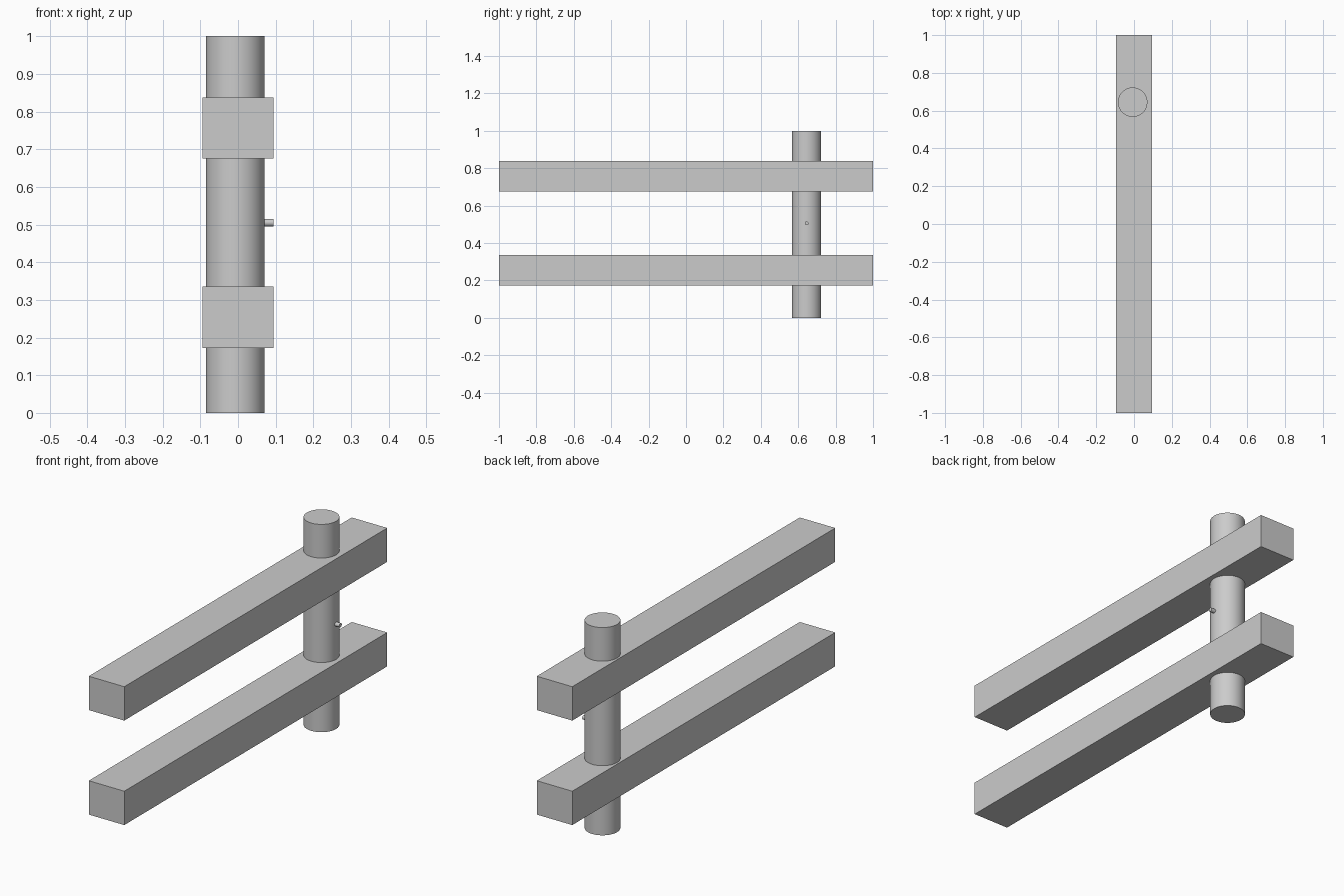
import bpy
from math import radians, pi

cube = bpy.data.objects.get("Cube")
if cube:
    bpy.data.objects.remove(cube, do_unlink=True)

# Single plain grey
GREY = (0.6, 0.6, 0.6, 1)
grey = bpy.data.materials.new("plain_grey")
grey.use_nodes = True
grey.diffuse_color = GREY
grey.node_tree.nodes["Principled BSDF"].inputs["Base Color"].default_value = GREY

POST_X, POST_Y, POST_RADIUS = -0.007, 0.645, 0.078


def finish(name):
    obj = bpy.context.object
    obj.name = name
    obj.data.materials.append(grey)
    return obj


def beam(name, z_low, z_high):
    bpy.ops.mesh.primitive_cube_add(size=1, location=(0, 0, (z_low + z_high) / 2))
    bpy.context.object.scale = (0.189, 2, z_high - z_low)
    bpy.ops.object.transform_apply(location=False, rotation=False, scale=True)
    return finish(name)


def rod(name, radius, length, location, sides, tilt=0):
    bpy.ops.mesh.primitive_cylinder_add(vertices=sides, radius=radius, depth=length,
                                        location=location, rotation=(0, tilt, 0))
    bpy.ops.object.shade_smooth_by_angle(angle=radians(40))
    return finish(name)


# Two parallel beams
beam("lower_beam", 0.172, 0.335)
beam("upper_beam", 0.675, 0.838)

# Upright post through both beams
rod("post", POST_RADIUS, 1, (POST_X, POST_Y, 0.5), 64)

# Small peg on the side of the post, rooted inside it
rod("peg", 0.01, 0.034, (0.077, POST_Y, 0.505), 24, pi / 2)
